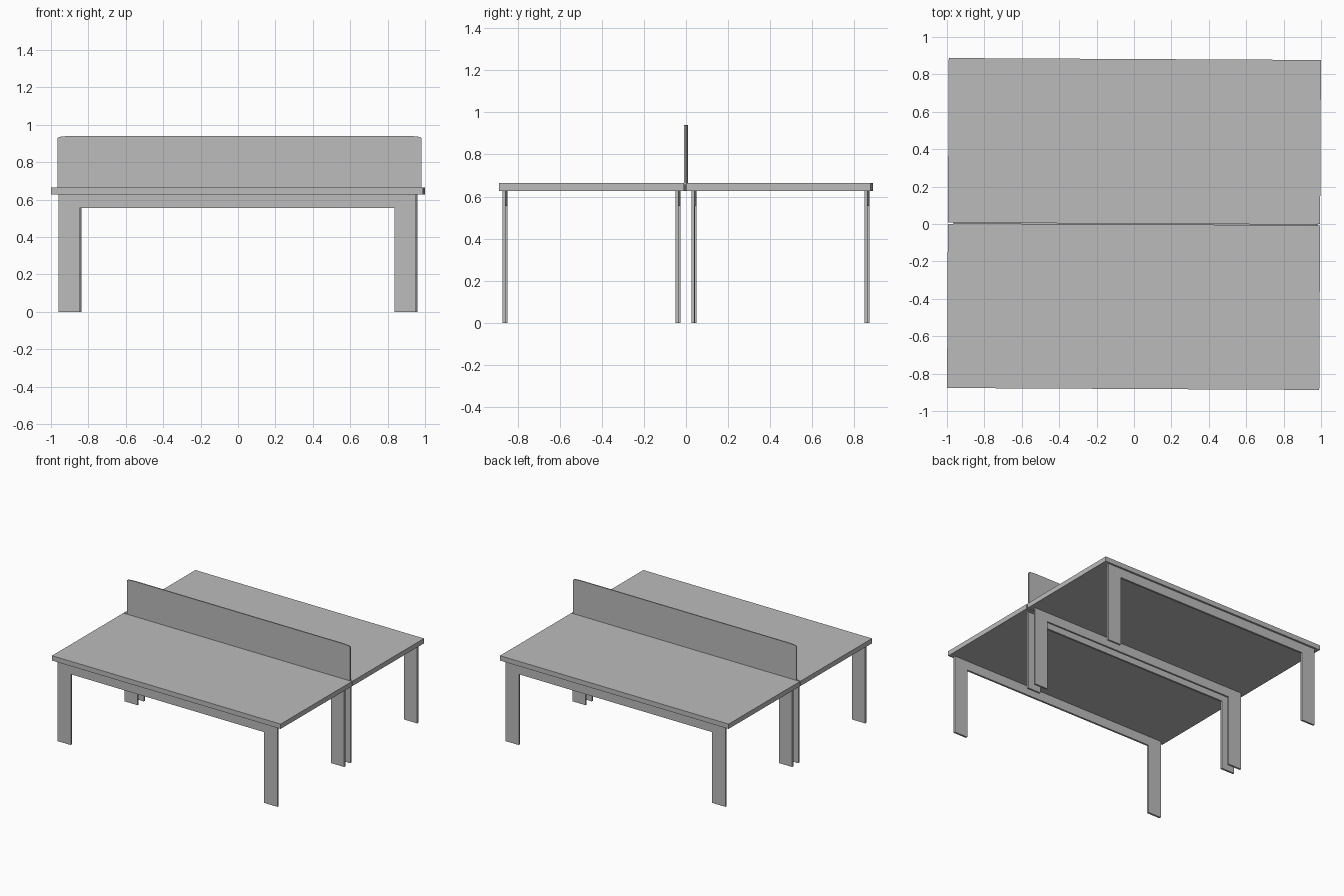
import bpy, bmesh, math
from mathutils import Matrix

cube = bpy.data.objects.get("Cube")
if cube:
    bpy.data.objects.remove(cube, do_unlink=True)

grey = bpy.data.materials.new("light_grey")
grey.use_nodes = True
colour = (0.5, 0.5, 0.5, 1)
grey.diffuse_color = colour
grey.node_tree.nodes["Principled BSDF"].inputs["Base Color"].default_value = colour

# The whole set is turned very slightly about its centre
turn = Matrix.Rotation(-0.0052, 4, 'Z')


def panel(name, outline, y0, y1):
    """Extrude an x-z outline from y0 to y1."""
    bm = bmesh.new()
    face = bm.faces.new([bm.verts.new((x, y0, z)) for x, z in outline])
    new = bmesh.ops.extrude_face_region(bm, geom=[face])["geom"]
    verts = [v for v in new if isinstance(v, bmesh.types.BMVert)]
    bmesh.ops.translate(bm, verts=verts, vec=(0, y1 - y0, 0))
    bmesh.ops.recalc_face_normals(bm, faces=bm.faces)
    mesh = bpy.data.meshes.new(name)
    bm.to_mesh(mesh)
    bm.free()
    mesh.materials.append(grey)
    obj = bpy.data.objects.new(name, mesh)
    obj.matrix_world = turn
    bpy.context.collection.objects.link(obj)
    return obj


def mirrored(half):
    return half + [(-x, z) for x, z in reversed(half)]


top_low, top_high = 0.627, 0.665
desk_outline = mirrored([(0.995, top_low), (0.995, top_high)])
# Flat U-shaped frame: two wide legs joined by a rail
frame_outline = mirrored([(0.842, 0.555), (0.842, 0), (0.956, 0), (0.956, top_low)])

for side, s in (("front", -1), ("back", 1)):
    panel(side + "_desk_top", desk_outline, s * 0.004, s * 0.882)
    panel(side + "_outer_frame", frame_outline, s * 0.852, s * 0.867)
    panel(side + "_inner_frame", frame_outline, s * 0.031, s * 0.046)

# Divider screen with shallow rounded upper corners
half = [(0.972, 0.655), (0.972, 0.928)]
for i in range(7):
    a = math.radians(15 * i)
    half.append((0.892 + 0.078 * math.cos(a), 0.931 + 0.009 * math.sin(a)))
screen = panel("divider_screen", mirrored(half), -0.0045, 0.0045)
screen.location.x = 0.008
